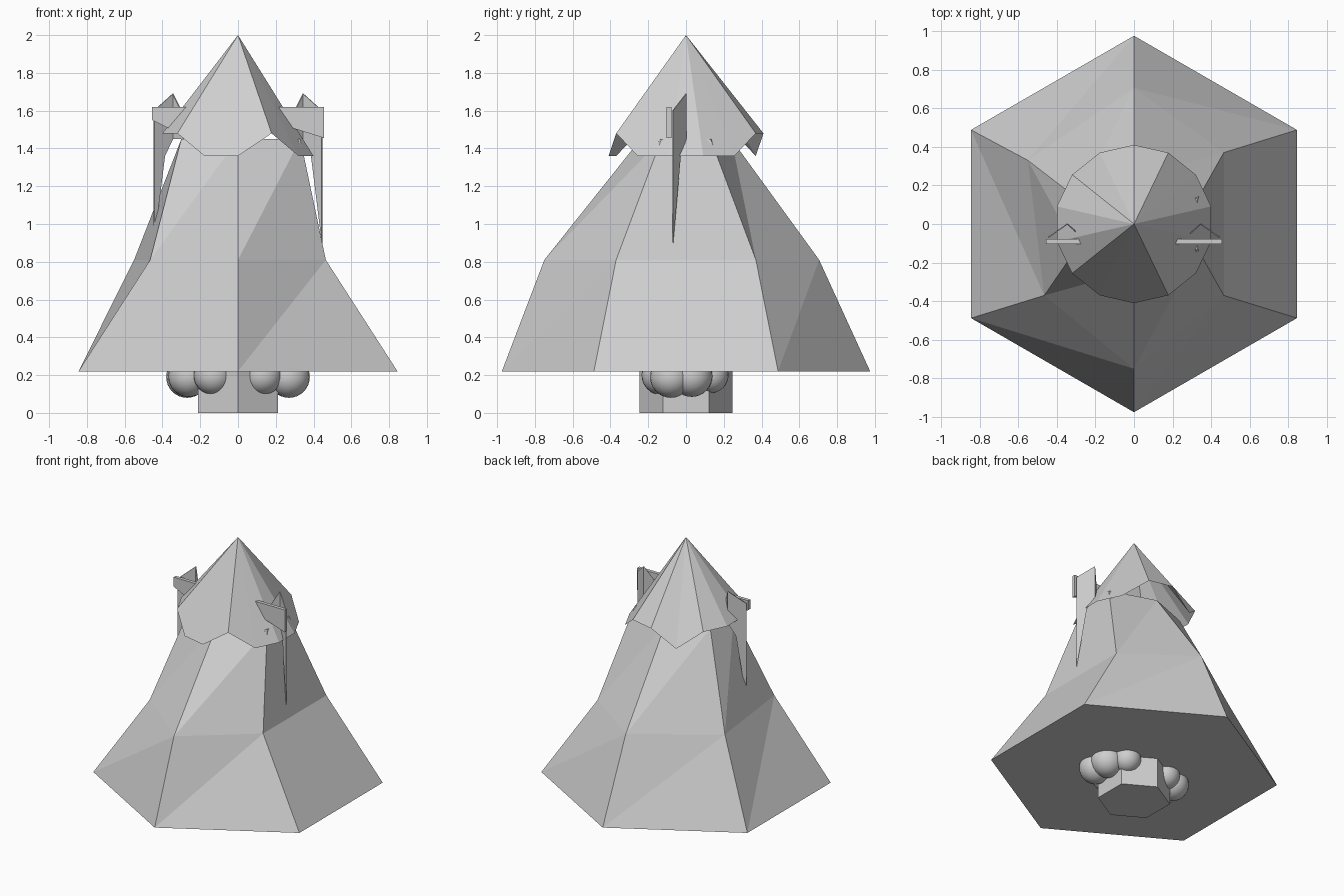
import bpy, bmesh, math
from mathutils import Vector

if "Cube" in bpy.data.objects:
    bpy.data.objects.remove(bpy.data.objects["Cube"])

grey = bpy.data.materials.new("light_grey")
grey.diffuse_color = (0.62, 0.62, 0.62, 1)
grey.use_nodes = True
grey.node_tree.nodes["Principled BSDF"].inputs["Base Color"].default_value = grey.diffuse_color


def finish(name, bm, recalc=True):
    if recalc:
        bmesh.ops.recalc_face_normals(bm, faces=bm.faces[:])
    me = bpy.data.meshes.new(name)
    bm.to_mesh(me)
    bm.free()
    me.materials.append(grey)
    ob = bpy.data.objects.new(name, me)
    bpy.context.collection.objects.link(ob)
    return ob


def polar(r, deg, z):
    a = math.radians(deg)
    return (r * math.cos(a), r * math.sin(a), z)


# Six-sided body: base, irregular waist and narrow neck, split into triangles
base = [polar(0.975, -90 + 60 * k, 0.22) for k in range(6)]
waist = [(x, y, 0.81) for x, y in
         [(0, -.75), (.465, -.37), (.465, .37), (0, .705), (-.55, .33), (-.465, -.37)]]
neck = [(x, y, 1.45) for x, y in
        [(0, -.24), (.33, -.13), (.33, .13), (0, .24), (-.29, .13), (-.30, -.13)]]
bm = bmesh.new()
rings = [[bm.verts.new(p) for p in ring] for ring in (base, waist, neck)]
for lo, hi in zip(rings, rings[1:]):
    for k in range(6):
        n = (k + 1) % 6
        bm.faces.new((lo[k], lo[n], hi[n]))
        bm.faces.new((lo[k], hi[n], hi[k]))
bm.faces.new(rings[0][::-1])
bm.faces.new(rings[2])
finish("body", bm)

# Open fourteen-sided pointed cap with an uneven rim, starting at the front
LOW, HIGH = 1.36, 1.48
heights = [LOW, HIGH, LOW, LOW, LOW, LOW, HIGH,
           HIGH, LOW, HIGH, HIGH, HIGH, HIGH, LOW]
bm = bmesh.new()
tip = bm.verts.new((0, 0, 2))
rim = [bm.verts.new(polar(0.41, -90 + 360 / 14 * k, z)) for k, z in enumerate(heights)]
for k in range(14):
    bm.faces.new((rim[k], rim[(k + 1) % 14], tip))
finish("cap", bm, recalc=False)

# Six-sided stem
bm = bmesh.new()
lo, hi = [[bm.verts.new(polar(0.245, -90 + 60 * k, z)) for k in range(6)]
          for z in (0, 0.25)]
bm.faces.new(lo[::-1])
bm.faces.new(hi)
for k in range(6):
    n = (k + 1) % 6
    bm.faces.new((lo[k], lo[n], hi[n], hi[k]))
finish("stem", bm)


def plate(name, outline, thickness):
    """Extrude an outline evenly to both sides of its plane."""
    pts = [Vector(p) for p in outline]
    normal = (pts[1] - pts[0]).cross(pts[2] - pts[0]).normalized() * thickness / 2
    bm = bmesh.new()
    a = [bm.verts.new(p + normal) for p in pts]
    b = [bm.verts.new(p - normal) for p in pts]
    bm.faces.new(a)
    bm.faces.new(b[::-1])
    for k in range(len(pts)):
        n = (k + 1) % len(pts)
        bm.faces.new((a[k], b[k], b[n], a[n]))
    return finish(name, bm)


for s, side in ((1, "right"), (-1, "left")):
    # Flat ear plate running into the cap
    inner, outer = (1.52, 1.455) if s > 0 else (1.45, 1.55)
    plate(side + "_ear", [(s * .20, -.09, 1.62), (s * .455, -.09, 1.62),
                          (s * .455, -.09, outer), (s * .25, -.09, inner)], 0.025)
    # Long tapering blade, folded along its ridge
    plate(side + "_blade", [(s * .445, -.07, .90), (s * .445, -.07, 1.60),
                            (s * .345, 0, 1.69), (s * .345, 0, 1.45),
                            (s * .388, -.03, 1.36)], 0.006)
    plate(side + "_blade_fold", [(s * .345, 0, 1.69), (s * .29, -.05, 1.58),
                                 (s * .29, -.05, 1.45), (s * .345, 0, 1.45)], 0.006)
    # Round feet clustered beside the stem
    bm = bmesh.new()
    for x, y, z, r in ((.27, -.08, .19, .11), (.13, -.13, .20, .105),
                       (.26, .03, .195, .11), (.17, .13, .20, .095)):
        ball = bmesh.ops.create_uvsphere(bm, u_segments=24, v_segments=16, radius=r)
        bmesh.ops.translate(bm, verts=ball["verts"], vec=(s * x, -y if s < 0 and x > .25 else y, z))
    foot = finish(side + "_foot", bm)
    for p in foot.data.polygons:
        p.use_smooth = True
